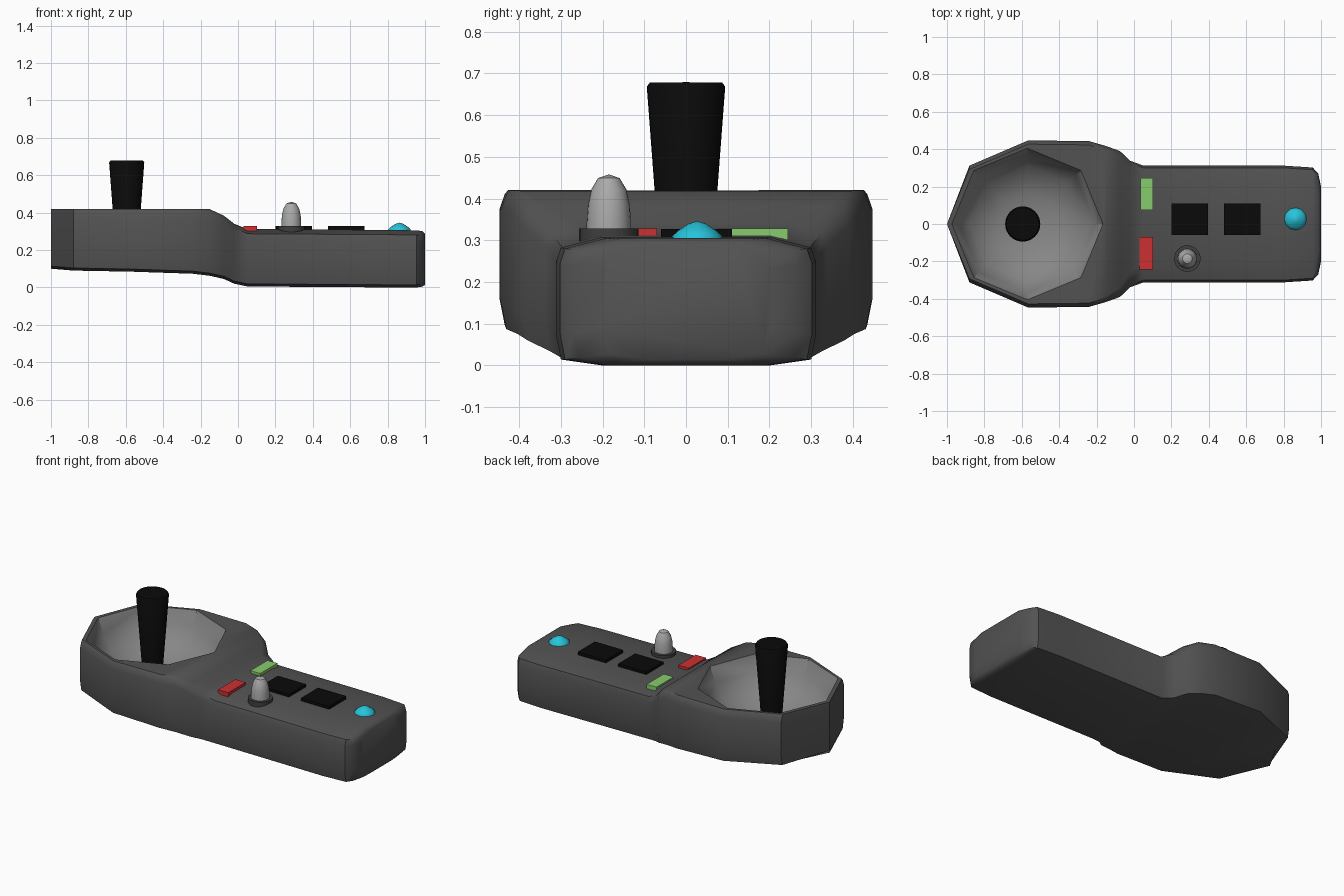
import bpy, bmesh, math

if "Cube" in bpy.data.objects:
    bpy.data.objects.remove(bpy.data.objects["Cube"])


def finish(name, bm, color=None, angle=40):
    bmesh.ops.remove_doubles(bm, verts=bm.verts, dist=1e-4)
    bmesh.ops.recalc_face_normals(bm, faces=bm.faces)
    mesh = bpy.data.meshes.new(name)
    bm.to_mesh(mesh)
    bm.free()
    ob = bpy.data.objects.new(name, mesh)
    bpy.context.collection.objects.link(ob)
    if color:
        mat = bpy.data.materials.new(name + "_colour")
        mat.diffuse_color = (*color, 1)
        mat.use_nodes = True
        mat.node_tree.nodes["Principled BSDF"].inputs["Base Color"].default_value = mat.diffuse_color
        mesh.materials.append(mat)
    smooth(ob, angle)
    return ob


def smooth(ob, angle):
    bpy.ops.object.select_all(action='DESELECT')
    ob.select_set(True)
    bpy.context.view_layer.objects.active = ob
    bpy.ops.object.shade_smooth_by_angle(angle=math.radians(angle))


def loft(bm, rings):
    rows = [[bm.verts.new(p) for p in ring] for ring in rings]
    n = len(rows[0])
    for a, b in zip(rows, rows[1:]):
        for i in range(n):
            j = (i + 1) % n
            bm.faces.new((a[i], a[j], b[j], b[i]))
    return rows


def lathe(name, x, y, profile, sides, color, angle=40):
    bm = bmesh.new()
    loft(bm, [[(x + r * math.cos(math.tau * i / sides),
                y + r * math.sin(math.tau * i / sides), z) for i in range(sides)]
              for r, z in profile])
    return finish(name, bm, color, angle)


def block(name, x0, x1, y0, y1, z0, z1, color):
    bm = bmesh.new()
    bmesh.ops.create_cube(bm, size=1)
    for v in bm.verts:
        v.co = ((x0 + x1) / 2 + v.co.x * (x1 - x0), (y0 + y1) / 2 + v.co.y * (y1 - y0),
                (z0 + z1) / 2 + v.co.z * (z1 - z0))
    return finish(name, bm, color, 30)


# Body: cross-sections along x as (x, half width, bottom, top, shoulder width, shoulder drop)
stations = [
    (-1.0, 0, .10, .418, .02, .01), (-.88, .312, .09, .42, .02, .01),
    (-.565, .447, .084, .42, .02, .01), (-.24, .443, .073, .42, .02, .01),
    (-.15, .417, .062, .418, .03, .012), (-.075, .39, .045, .383, .05, .015),
    (-.02, .338, .02, .34, .08, .02), (.05, .312, .005, .312, .11, .025),
    (.80, .312, 0, .307, .11, .025), (.955, .302, 0, .305, .11, .025),
    (.985, .27, .004, .301, .11, .025), (1.0, .20, .014, .288, .08, .02),
]


def section(x, w, zb, zt, a, d):
    a, c, e = min(a, w), min(.012, w), min(.11, w)
    half = [(w - a, zt), (w - c, zt - d), (w, zt - d - .035),
            (w, zb + .075), (w - c, zb + .014), (w - e, zb)]
    return [(x, y, z) for y, z in half] + [(x, -y, z) for y, z in reversed(half)]


bm = bmesh.new()
rows = loft(bm, [section(*s) for s in stations])
bm.faces.new(rows[-1])
body = finish("body", bm, (.085, .085, .085))

# Eight-sided bowl carved into the wide end
bowl = lathe("bowl_cutter", -.57, 0,
             [(0, .6), (.405, .6), (.405, .42), (.365, .33), (.31, .24), (.16, .175), (0, .165)],
             8, (.24, .24, .24))
bowl.hide_render = True
cut = body.modifiers.new("bowl", 'BOOLEAN')
cut.operation = 'DIFFERENCE'
cut.solver = 'EXACT'
cut.material_mode = 'TRANSFER'
cut.object = bowl
bpy.context.view_layer.objects.active = body
bpy.ops.object.modifier_apply(modifier=cut.name)
bpy.data.objects.remove(bowl)
smooth(body, 40)

# Stick
lathe("stick", -.595, 0, [(0, .15), (.055, .15), (.094, .668), (.087, .678), (0, .679)],
      32, (.003, .003, .003))

# Handle buttons
black = (.003, .003, .003)
block("red_button", .03, .102, -.242, -.07, .28, .328, (.6, .03, .03))
block("green_button", .034, .102, .075, .245, .28, .328, (.25, .6, .15))
for i, x in enumerate((.2, .48)):
    block(f"square_button_{i + 1}", x, x + .196, -.06, .11, .28, .327, black)
lathe("blue_button", .863, .027,
      [(0, .28), (.06, .28), (.06, .31), (.045, .324), (.02, .34), (0, .346)],
      12, (.02, .55, .7), 60)

# Small toggle knob on its collar
lathe("knob_collar", .285, -.185, [(0, .27), (.071, .27), (.071, .328), (0, .328)],
      24, (.05, .05, .05))
lathe("knob", .285, -.185,
      [(0, .30), (.053, .30), (.053, .345), (.05, .385), (.042, .422), (.026, .449), (0, .458)],
      24, (.4, .4, .4))
